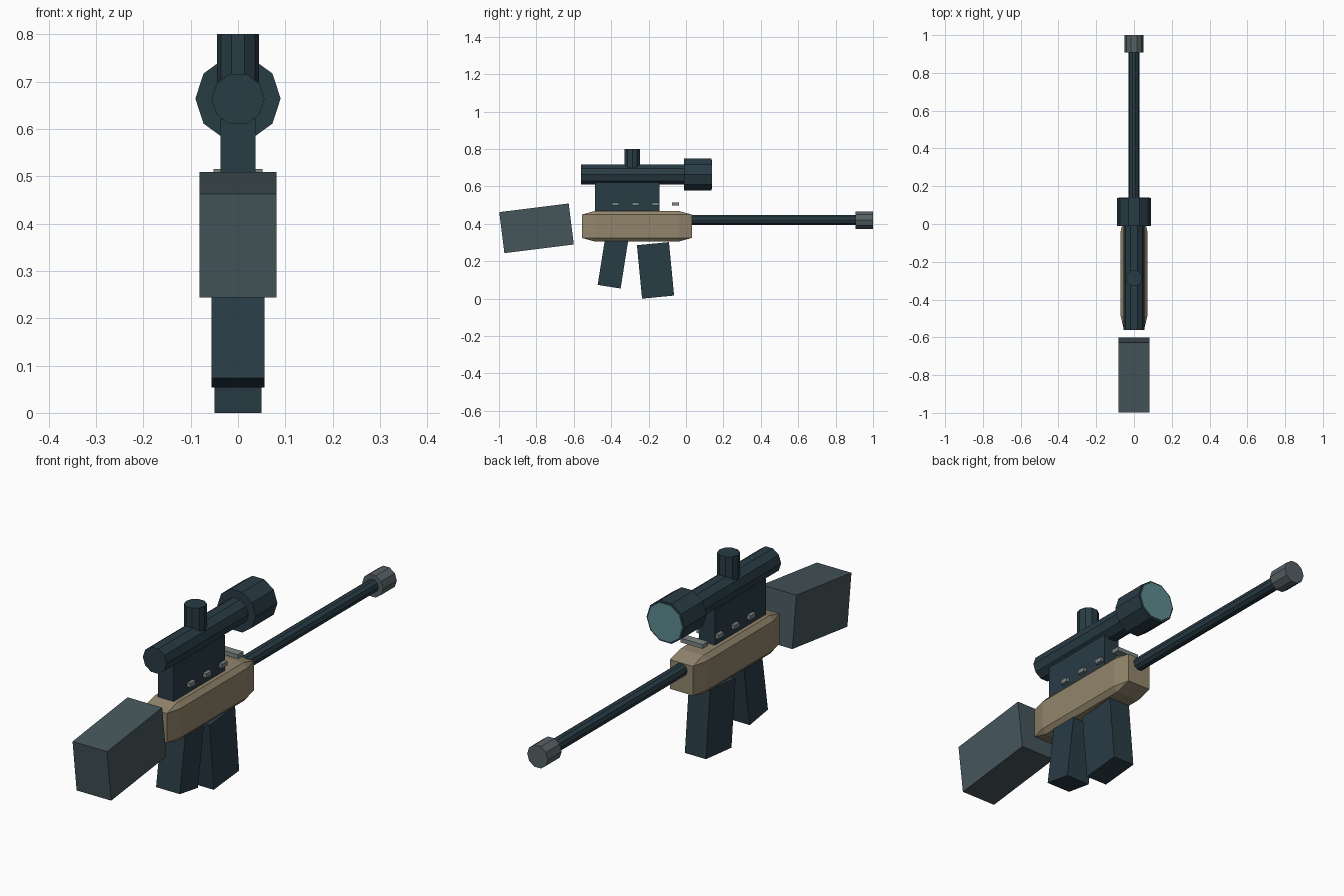
import bpy, bmesh
from math import radians
from mathutils import Matrix

if "Cube" in bpy.data.objects:
    bpy.data.objects.remove(bpy.data.objects["Cube"])


def material(name, rgb):
    m = bpy.data.materials.new(name)
    m.diffuse_color = (*rgb, 1)
    m.use_nodes = True
    m.node_tree.nodes["Principled BSDF"].inputs["Base Color"].default_value = m.diffuse_color
    return m


DARK = material("dark_blue_steel", (0.022, 0.045, 0.06))
SLATE = material("slate", (0.06, 0.092, 0.105))
STEEL = material("grey_steel", (0.095, 0.12, 0.13))
PALE = material("pale_steel", (0.2, 0.24, 0.23))
TAN = material("tan", (0.29, 0.235, 0.15))
GLASS = material("glass", (0.11, 0.26, 0.28))


def finish(name, bm, mat):
    mesh = bpy.data.meshes.new(name)
    bm.to_mesh(mesh)
    bm.free()
    mesh.materials.append(mat)
    ob = bpy.data.objects.new(name, mesh)
    bpy.context.collection.objects.link(ob)
    return ob


def box(name, size, centre, mat, tilt=0, chamfer=0):
    """Box tilted about x; chamfer is a fraction of each side."""
    bm = bmesh.new()
    bmesh.ops.create_cube(bm, size=1)
    if chamfer:
        bmesh.ops.bevel(bm, geom=bm.edges[:], offset=chamfer, segments=1,
                        affect='EDGES', profile=0.5)
    bm.transform(Matrix.Translation(centre) @ Matrix.Rotation(radians(tilt), 4, 'X')
                 @ Matrix.Diagonal((*size, 1)))
    return finish(name, bm, mat)


def rod(name, r, start, end, mat, across, axis='Y'):
    """Ten-sided rod with corners on the x axis. across = z (or y) of the centreline."""
    bm = bmesh.new()
    bmesh.ops.create_cone(bm, cap_ends=True, segments=10, radius1=r, radius2=r,
                          depth=end - start)
    bm.transform(Matrix.Rotation(radians(90), 4, 'Z'))
    mid = (start + end) / 2
    if axis == 'Y':
        bm.transform(Matrix.Translation((0, mid, across)) @ Matrix.Rotation(radians(-90), 4, 'X'))
    else:
        bm.transform(Matrix.Translation((0, across, mid)))
    return finish(name, bm, mat)


# Body, stock, grip and magazine
box("receiver", (0.142, 0.588, 0.164), (0, -0.263, 0.387), TAN, chamfer=0.12)
box("stock", (0.163, 0.374, 0.221), (0, -0.799, 0.376), SLATE, tilt=7.1)
box("grip", (0.112, 0.124, 0.28), (0, -0.389, 0.202), DARK, tilt=-9)
box("magazine", (0.1, 0.172, 0.287), (0, -0.163, 0.151), DARK, tilt=5.5)

# Barrel and muzzle
rod("barrel", 0.028, -0.05, 0.95, DARK, 0.421)
rod("muzzle", 0.049, 0.907, 1.0, STEEL, 0.42)

# Scope
box("scope_mount", (0.074, 0.345, 0.17), (0, -0.314, 0.535), DARK)
rod("scope_tube", 0.056, -0.561, 0.03, DARK, 0.663)
rod("scope_bell", 0.09, -0.01, 0.137, DARK, 0.664)
rod("scope_lens", 0.082, 0.12, 0.14, GLASS, 0.664)
rod("scope_turret", 0.044, 0.69, 0.8, DARK, -0.287, axis='Z')

# Rail slats crossing the mount
for i in range(4):
    box(f"rail_slat_{i + 1}", (0.104, 0.036, 0.018), (0, -0.377 + 0.107 * i, 0.506), PALE)
